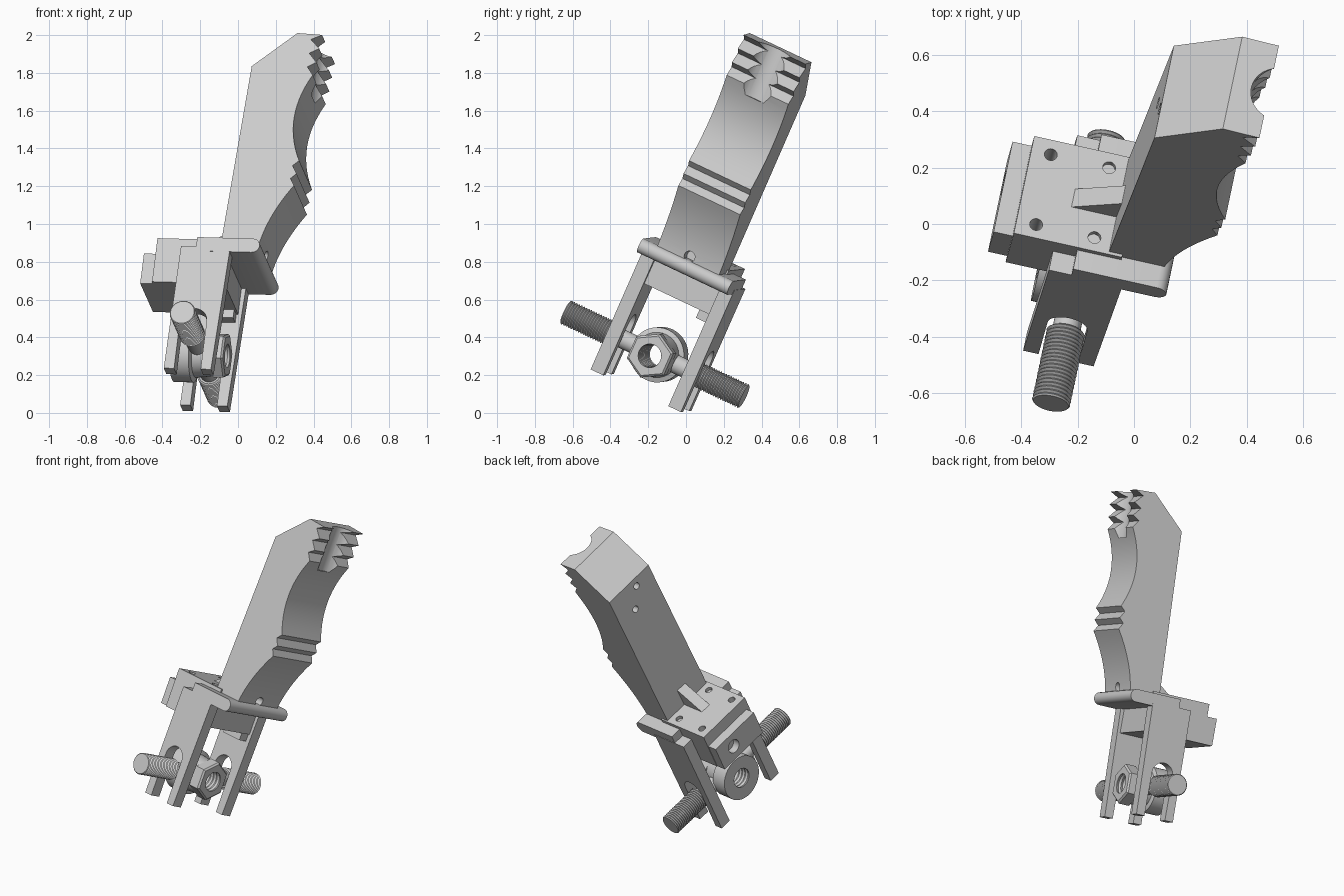
import bpy, bmesh, math
from mathutils import Matrix, Vector

if "Cube" in bpy.data.objects:
    bpy.data.objects.remove(bpy.data.objects["Cube"], do_unlink=True)

# Single light grey material
grey = bpy.data.materials.new("light_grey")
grey.use_nodes = True
grey.diffuse_color = (0.6, 0.6, 0.6, 1)
grey.node_tree.nodes["Principled BSDF"].inputs["Base Color"].default_value = (0.6, 0.6, 0.6, 1)

# Tilted frame: local x = finger side, y = along the bolt, z = up the grip
W = Vector((0.187, 0.888, -0.42)).normalized()
U = Vector((0.117, 0.415, 0.902))
U = (U - W * U.dot(W)).normalized()
F = W.cross(U)
FRAME = Matrix((F, W, U)).transposed().to_4x4()
MID = -0.303


def finish(name, bm):
    bmesh.ops.recalc_face_normals(bm, faces=bm.faces)
    mesh = bpy.data.meshes.new(name)
    bm.to_mesh(mesh)
    bm.free()
    mesh.materials.append(grey)
    ob = bpy.data.objects.new(name, mesh)
    bpy.context.collection.objects.link(ob)
    ob.matrix_world = FRAME
    return ob


def extrude(name, profile, w0, w1):
    """Profile in (x, z), extruded along y."""
    bm = bmesh.new()
    face = bm.faces.new([bm.verts.new((x, w0, z)) for x, z in profile])
    ext = bmesh.ops.extrude_face_region(bm, geom=[face])["geom"]
    moved = [v for v in ext if isinstance(v, bmesh.types.BMVert)]
    bmesh.ops.translate(bm, vec=(0, w1 - w0, 0), verts=moved)
    return finish(name, bm)


def box(name, x0, x1, y0, y1, z0, z1):
    return extrude(name, [(x0, z0), (x1, z0), (x1, z1), (x0, z1)], y0, y1)


def lathe(name, profile, centre, axis, sides=32, turn=0.0):
    """Profile of (position along axis, radius), closed at both ends."""
    other = {"x": (1, 2), "y": (2, 0), "z": (0, 1)}[axis]
    k = "xyz".index(axis)
    bm = bmesh.new()
    rings = []
    for pos, rad in profile:
        ring = []
        for i in range(sides):
            a = math.tau * i / sides + turn
            p = list(centre)
            p[k] = pos
            p[other[0]] += rad * math.cos(a)
            p[other[1]] += rad * math.sin(a)
            ring.append(bm.verts.new(p))
        rings.append(ring)
    for a, b in zip(rings, rings[1:]):
        for i in range(sides):
            j = (i + 1) % sides
            bm.faces.new((a[i], a[j], b[j], b[i]))
    bm.faces.new(rings[0])
    bm.faces.new(rings[-1])
    return finish(name, bm)


def cut(ob, cutters):
    for c in cutters:
        c.hide_render = True
        m = ob.modifiers.new("cut", "BOOLEAN")
        m.operation, m.solver, m.object = "DIFFERENCE", "EXACT", c
    bpy.context.view_layer.update()
    result = bpy.data.meshes.new_from_object(ob.evaluated_get(bpy.context.evaluated_depsgraph_get()))
    ob.modifiers.clear()
    ob.data = result
    for c in cutters:
        bpy.data.objects.remove(c, do_unlink=True)


def hollow(p0, p1, depth, n=14):
    """Concave finger curve between two points."""
    pts = []
    for i in range(n + 1):
        t = i / n
        pts.append((p0[0] + (p1[0] - p0[0]) * t - 4 * depth * t * (1 - t),
                    p0[1] + (p1[1] - p0[1]) * t))
    return pts


# Grip: flat back, slanted top, sawtooth ridges and two finger hollows
outline = [(-0.092, 0.70), (-0.044, 1.797), (0.181, 1.997)]
for i in range(3):
    z = 1.99 - i * 0.08
    outline += [(0.315 - i * 0.006, z), (0.258, z - 0.028)]
outline += hollow((0.292, 1.755), (0.277, 1.255), 0.064)
outline += [(0.245, 1.225), (0.272, 1.18), (0.242, 1.15)]
outline += hollow((0.266, 1.11), (0.108, 0.70), 0.03)
grip = extrude("grip", outline, MID - 0.183, MID + 0.185)
cut(grip, [
    lathe("scallop_cutter", [(1.70, 0.1), (2.1, 0.1)], (0.35, MID, 0), "z"),
    lathe("upper_hole_cutter", [(-0.2, 0.022), (0.08, 0.022)], (0, -0.345, 1.74), "x", 20),
    lathe("lower_hole_cutter", [(-0.2, 0.022), (0.08, 0.022)], (0, -0.265, 1.61), "x", 20),
    lathe("front_hole_cutter", [(0.05, 0.03), (0.3, 0.03)], (0, MID, 0.775), "x", 20),
])

# Guard bar with a rounded nose
guard = [(-0.20, 0.675), (0.0, 0.675)]
guard += [(0.103 + 0.04 * math.sin(a), 0.715 - 0.04 * math.cos(a))
          for a in [math.pi * i / 10 for i in range(11)]]
guard += [(-0.20, 0.755)]
extrude("guard", guard, MID - 0.27, MID + 0.267)

# Mounting block with four screw holes and a rear step
block = box("mount_block", -0.433, -0.04, MID - 0.194, MID + 0.194, 0.523, 0.777)
cut(block, [lathe("screw_hole_cutter", [(0.60, 0.023), (0.9, 0.023)], (x, y, 0), "z", 20)
            for x in (-0.362, -0.15) for y in (-0.445, -0.166)])
step = box("rear_step", -0.502, -0.43, -0.472, -0.112, 0.523, 0.697)
cut(step, [lathe("step_hole_cutter", [(-0.6, 0.045), (-0.45, 0.045)], (0, -0.24, 0.61), "x", 24)])
box("inner_ledge", -0.2, -0.05, -0.17, -0.105, 0.475, 0.53)

# Gusset behind the grip
extrude("gusset", [(-0.262, 0.77), (-0.08, 0.77), (-0.08, 0.90)], -0.348, -0.276)

# Two forked side plates with a round-topped slot
slot_x, slot_r, slot_z = -0.164, 0.072, 0.268
fork = [(-0.292, -0.012), (slot_x - slot_r, -0.012)]
fork += [(slot_x - slot_r * math.cos(a), slot_z + slot_r * math.sin(a))
         for a in [math.pi * i / 16 for i in range(17)]]
fork += [(slot_x + slot_r, -0.012), (-0.036, -0.012), (-0.015, 0.70), (-0.282, 0.70)]
for side, name in ((-1, "front_fork_plate"), (1, "back_fork_plate")):
    extrude(name, fork, MID + side * 0.194, MID + side * 0.269)

# Threaded studs joined by a plain shaft
AXIS = (-0.163, 0, 0.192)
for side, name in ((-1, "front_stud"), (1, "back_stud")):
    turns, length = 20, 0.29
    pitch = length / turns
    thread = [(MID - 0.01 + side * 0.531, 0.064)]
    for i in range(turns):
        start = MID - 0.01 + side * (0.531 - i * pitch)
        thread += [(start - side * pitch * 0.4, 0.069), (start - side * pitch * 0.95, 0.060)]
    lathe(name, thread, AXIS, "y", 28)
    inner = MID + side * 0.11
    lathe(name + "_shaft", [(inner, 0.05), (MID + side * 0.25, 0.05)], AXIS, "y", 24)

# Swivel collar and hexagonal nut, bored through
CORE = (0, MID - 0.005, 0.19)
collar = lathe("swivel_collar", [(-0.305, 0.146), (-0.2, 0.146), (-0.19, 0.12), (-0.09, 0.11)],
               CORE, "x", 40)
nut = lathe("hex_nut", [(-0.1, 0.127), (-0.03, 0.127), (-0.02, 0.115)], CORE, "x", 6, math.pi / 2)
for part in (collar, nut):
    bore = []
    for i in range(25):
        bore.append((-0.33 + i * 0.014, 0.062 + 0.006 * (i % 2)))
    cut(part, [lathe("bore_cutter", bore, CORE, "x", 28)])

# Smooth shading on round parts, sharp edges kept
for ob in bpy.context.scene.objects:
    ob.select_set(ob.type == "MESH")
bpy.context.view_layer.objects.active = grip
bpy.ops.object.shade_smooth_by_angle(angle=math.radians(30))
